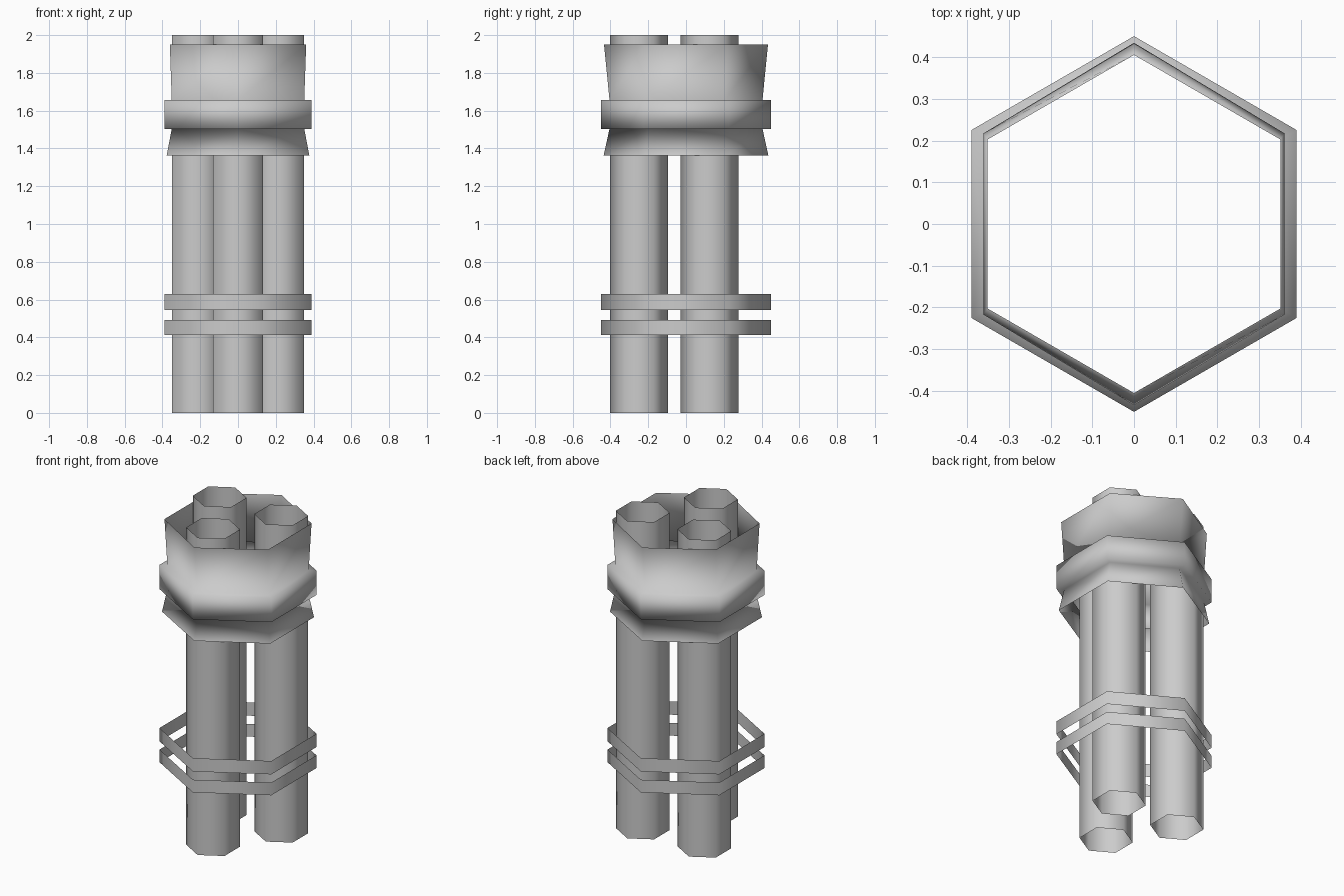
import bpy, math

if "Cube" in bpy.data.objects:
    bpy.data.objects.remove(bpy.data.objects["Cube"])


def hex_shell(name, profile, centre=(0, 0)):
    """Open six-sided sheet; profile rows are (radius, z, x_scale)."""
    verts, faces = [], []
    for r, z, sx in profile:
        for i in range(6):
            a = math.radians(90 + 60 * i)
            verts.append((centre[0] + r * sx * math.cos(a),
                          centre[1] + r * math.sin(a), z))
    for k in range(len(profile) - 1):
        for i in range(6):
            j = (i + 1) % 6
            faces.append((k * 6 + i, k * 6 + j, k * 6 + 6 + j, k * 6 + 6 + i))
    mesh = bpy.data.meshes.new(name)
    mesh.from_pydata(verts, [], faces)
    mesh.polygons.foreach_set("use_smooth", [True] * len(mesh.polygons))
    mesh.update()
    obj = bpy.data.objects.new(name, mesh)
    bpy.context.collection.objects.link(obj)
    return obj


# Three open hexagonal tubes in a triangle, one at the front
for n, deg in enumerate((270, 30, 150)):
    a = math.radians(deg)
    centre = (0.248 * math.cos(a), 0.248 * math.sin(a))
    hex_shell(f"tube_{n + 1}", [(0.154, 0, 1), (0.154, 2, 1)], centre)

# Two thin bands near the bottom
for name, z0, z1 in (("lower_band", 0.413, 0.493), ("upper_band", 0.545, 0.629)):
    hex_shell(name, [(0.45, z0, 1), (0.45, z1, 1)])

# Flared collar with a raised belt
hex_shell("collar", [
    (0.436, 1.363, 1), (0.405, 1.504, 1),
    (0.45, 1.504, 1), (0.45, 1.657, 1),
    (0.405, 1.657, 1), (0.434, 1.95, 0.96),
])
